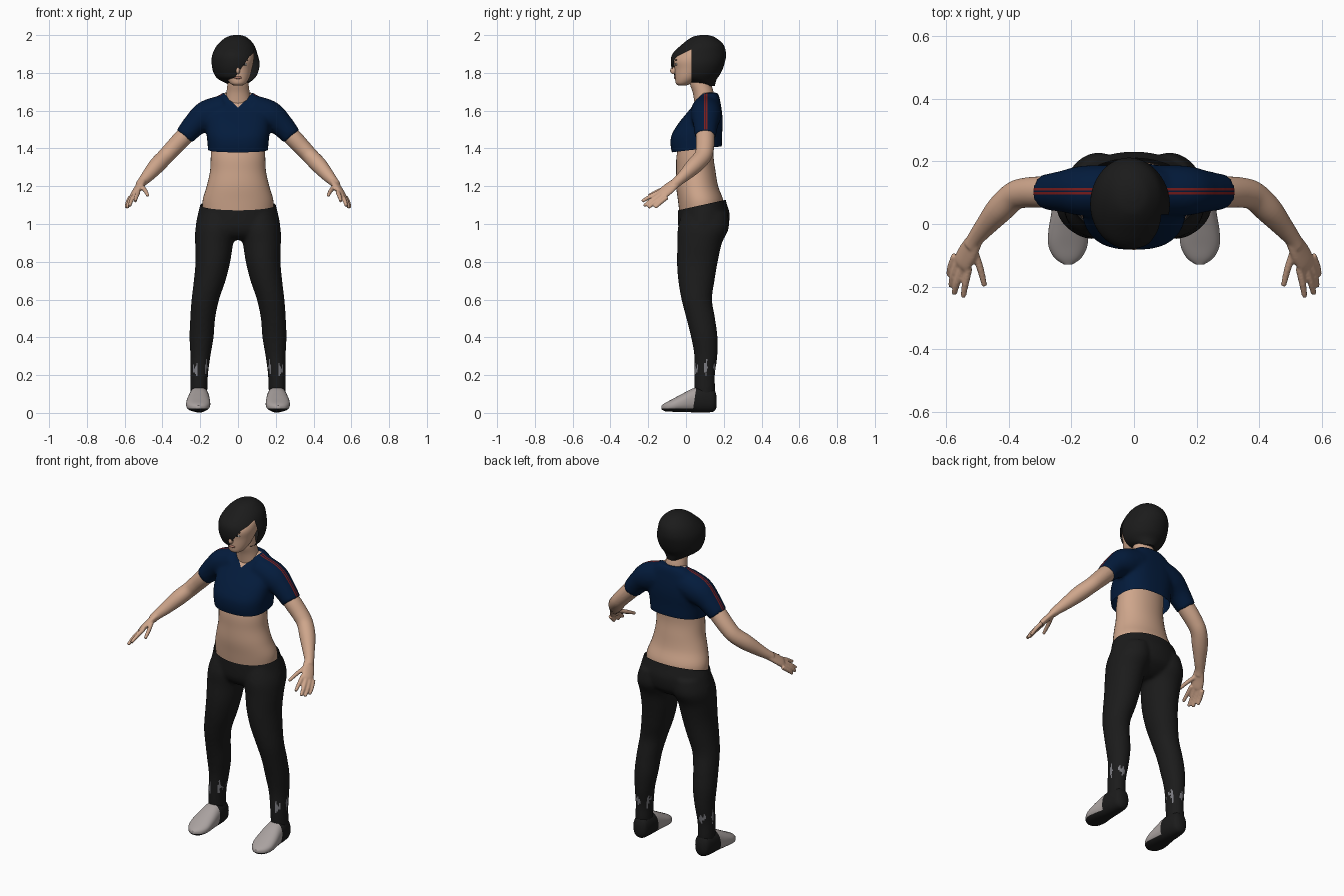
import bpy, bmesh, math
from mathutils import Vector, Matrix

cube = bpy.data.objects.get("Cube")
if cube:
    bpy.data.objects.remove(cube, do_unlink=True)


def material(name, rgb):
    m = bpy.data.materials.new(name)
    m.use_nodes = True
    m.diffuse_color = (*rgb, 1)
    m.node_tree.nodes["Principled BSDF"].inputs["Base Color"].default_value = (*rgb, 1)
    return m


SKIN = material("skin", (0.62, 0.38, 0.26))
HAIR = material("black hair", (0.011, 0.011, 0.011))
NAVY = material("navy shirt", (0.001, 0.011, 0.045))
RED = material("red stripe", (0.2, 0.012, 0.012))
BLACK = material("black leggings", (0.011, 0.011, 0.011))
SHOE = material("pale grey shoe", (0.40, 0.36, 0.35))
GREY = material("grey ankle patch", (0.2, 0.2, 0.22))
WHITE = material("eye white", (0.6, 0.58, 0.55))
LIPS = material("lips", (0.42, 0.19, 0.14))

X, Y, Z = (Vector(a) for a in ((1, 0, 0), (0, 1, 0), (0, 0, 1)))


def spline(rows, k=5):
    """Smooth interpolation through all rows."""
    out = []
    for i in range(len(rows) - 1):
        p = [rows[max(0, min(len(rows) - 1, i + j))] for j in (-1, 0, 1, 2)]
        for s in range(k):
            t = s / k
            out.append([0.5 * (2 * b + (c - a) * t + (2 * a - 5 * b + 4 * c - d) * t * t
                               + (3 * b - a - 3 * c + d) * t ** 3) for a, b, c, d in zip(*p)])
    return out + [list(rows[-1])]


def loft(bm, rows, frame=None, n=32, power=1.0):
    """Rows are x, y, z and two radii; rings follow the path if no frame is given."""
    pts, rings = spline(rows), []
    for i, (x, y, z, a, b) in enumerate(pts):
        if frame:
            u, v = frame
        else:
            lo, hi = pts[max(i - 1, 0)], pts[min(i + 1, len(pts) - 1)]
            t = Vector(hi[:3]) - Vector(lo[:3])
            u = t.cross(Y).normalized()
            v = t.cross(u).normalized()
        ring = []
        for j in range(n):
            c, s = math.cos(math.tau * j / n), math.sin(math.tau * j / n)
            c, s = (math.copysign(abs(q) ** power, q) for q in (c, s))
            ring.append(bm.verts.new(Vector((x, y, z)) + u * c * max(a, .002) + v * s * max(b, .002)))
        rings.append(ring)
    for r, q in zip(rings, rings[1:]):
        for j in range(n):
            bm.faces.new((r[j], r[(j + 1) % n], q[(j + 1) % n], q[j]))
    bm.faces.new(rings[0])
    bm.faces.new(rings[-1])


def upright(rows):
    """Reorder z, x, y, radius, radius for a vertical loft."""
    return [(x, y, z, a, b) for z, x, y, a, b in rows]


def finish(name, bm, mats, voxel=0, cuts=(), rule=None, side=1, remove=None):
    bm.transform(Matrix.Scale(side, 4, X))
    bmesh.ops.recalc_face_normals(bm, faces=bm.faces)
    mesh = bpy.data.meshes.new(name)
    bm.to_mesh(mesh)
    obj = bpy.data.objects.new(name, mesh)
    bpy.context.collection.objects.link(obj)
    if voxel:
        # Fuse overlapping lofts into one soft skin
        mod = obj.modifiers.new("fuse", "REMESH")
        mod.mode, mod.voxel_size = "VOXEL", voxel
        mod = obj.modifiers.new("soften", "SMOOTH")
        mod.factor, mod.iterations = 0.5, 4
        dg = bpy.context.evaluated_depsgraph_get()
        mesh = bpy.data.meshes.new_from_object(obj.evaluated_get(dg))
        obj.modifiers.clear()
        obj.data = mesh
        bm.clear()
        bm.from_mesh(mesh)
    for co, no, trim in cuts:
        bmesh.ops.bisect_plane(bm, geom=bm.verts[:] + bm.edges[:] + bm.faces[:],
                               plane_co=co, plane_no=no, clear_outer=trim)
    bm.normal_update()
    if remove:
        gone = [f for f in bm.faces if remove(f.calc_center_median())]
        bmesh.ops.delete(bm, geom=gone, context="FACES")
    # Slots come first, so that face indices written afterwards are kept
    mesh.materials.clear()
    for m in mats:
        mesh.materials.append(m)
    for f in bm.faces:
        f.material_index = rule(f.calc_center_median(), f.normal) if rule else 0
    bm.to_mesh(mesh)
    bm.free()
    mesh.shade_smooth()
    mesh.set_sharp_from_angle(angle=math.radians(50))


def blob(name, loc, size, mat):
    bm = bmesh.new()
    bmesh.ops.create_uvsphere(bm, u_segments=16, v_segments=10, radius=1)
    bm.transform(Matrix.Translation(loc) @ Matrix.Diagonal((*size, 1)))
    finish(name, bm, [mat])


# Bare midriff
bm = bmesh.new()
loft(bm, upright([(1.04, 0, .08, .182, .112), (1.12, 0, .078, .188, .12), (1.2, 0, .059, .166, .111),
                  (1.28, 0, .052, .148, .104), (1.36, 0, .048, .144, .098), (1.46, 0, .06, .14, .09)]),
     (X, Y), 40, .97)
finish("midriff", bm, [SKIN])

# Neck and head
bm = bmesh.new()
loft(bm, upright([(1.6, 0, .1, .075, .05), (1.69, 0, .092, .062, .055), (1.75, 0, .075, .055, .056),
                  (1.82, 0, .07, .05, .05)]), (X, Y))
finish("neck", bm, [SKIN])
bm = bmesh.new()
loft(bm, upright([(1.733, 0, -.02, .022, .02), (1.745, 0, -.012, .042, .042), (1.775, 0, .008, .061, .066),
                  (1.82, 0, .03, .074, .09), (1.87, 0, .05, .084, .112), (1.92, 0, .078, .08, .095),
                  (1.96, 0, .088, .045, .05)]), (X, Y))
finish("head", bm, [SKIN])

# Face details
blob("nose", (0, -.066, 1.812), (.011, .018, .019), SKIN)
blob("mouth", (0, -.057, 1.775), (.02, .007, .007), LIPS)
for s, label in ((1, "left"), (-1, "right")):
    blob(label + "_eye", (s * .033, -.051, 1.845), (.015, .006, .007), WHITE)
    blob(label + "_iris", (s * .033, -.055, 1.845), (.006, .004, .006), HAIR)
    blob(label + "_brow", (s * .035, -.053, 1.868), (.019, .006, .003), HAIR)

# Bobbed hair with a swept fringe that leaves one side of the face open
bm = bmesh.new()
loft(bm, upright([(2, -.005, .095, .018, .02), (1.988, -.008, .092, .055, .062), (1.95, -.012, .088, .096, .11),
                  (1.9, -.016, .07, .119, .142), (1.85, -.0125, .062, .127, .142),
                  (1.8, -.012, .059, .117, .126), (1.765, -.01, .062, .092, .1),
                  (1.73, 0, .13, .03, .022)]), (X, Y), 48)
tip, sweep = Vector((-.03, 0, 1.755)), Vector((.175, 0, -.12))
brow, rise = Vector((0, .03, 1.925)), Vector((0, -.5, 1))
finish("hair", bm, [HAIR],
       cuts=[(tip, sweep, False), ((0, .03, 0), Y, False), (brow, rise, False)],
       remove=lambda c: (c - tip).dot(sweep) > 0 and c.y < .03 and (c - brow).dot(rise) < 0)

# Cropped shirt with sleeves, neckline and shoulder stripes
bm = bmesh.new()
loft(bm, upright([(1.33, 0, .057, .155, .122), (1.38, 0, .055, .158, .13), (1.42, 0, .054, .161, .136),
                  (1.47, 0, .057, .166, .134), (1.53, 0, .076, .17, .118), (1.58, 0, .095, .17, .097),
                  (1.63, 0, .112, .15, .073), (1.67, 0, .12, .115, .057), (1.695, 0, .125, .08, .042)]),
     (X, Y), 48, .78)
for s in (1, -1):
    loft(bm, [(s * .07, .107, 1.6, .085, .08), (s * .165, .106, 1.572, .082, .08),
              (s * .228, .104, 1.527, .064, .066), (s * .285, .102, 1.463, .053, .056)])
bands = ((.094, .102), (.107, .115))


def shirt_colour(c, n):
    if c.y < .12 and c.z > 1.615 + 1.05 * abs(c.x):
        return 2
    return int(n.z > .1 and abs(c.x) > .08 and any(a < c.y < b for a, b in bands))


finish("shirt", bm, [NAVY, RED, SKIN], .011,
       [((0, -.07, 1.38), (0, .12, -1), True), ((0, .12, 0), Y, False)]
       + [((0, 0, 1.615), (s * 1.05, 0, -1), False) for s in (1, -1)]
       + [((0, y, 0), Y, False) for band in bands for y in band], shirt_colour)

# Arms, hands and fingers
fingers = [[(.527, -.14, 1.17), (.538, -.19, 1.145), (.545, -.233, 1.12)],
           [(.546, -.135, 1.157), (.564, -.185, 1.125), (.574, -.223, 1.095)],
           [(.56, -.12, 1.148), (.577, -.165, 1.115), (.585, -.2, 1.086)],
           [(.57, -.1, 1.142), (.585, -.137, 1.112), (.591, -.165, 1.086)],
           [(.51, -.085, 1.2), (.49, -.145, 1.175), (.477, -.198, 1.15)]]
across = Vector((.045, .05, -.035)).normalized()
thick = Vector((.04, -.11, -.075)).cross(across).normalized()
for s, label in ((1, "left"), (-1, "right")):
    bm = bmesh.new()
    loft(bm, [(.2, .104, 1.55, .045, .045), (.285, .102, 1.463, .048, .05), (.345, .1, 1.4, .045, .048),
              (.385, .088, 1.357, .043, .046), (.43, .045, 1.31, .043, .044),
              (.475, -.008, 1.258, .034, .033), (.505, -.045, 1.225, .026, .027),
              (.52, -.07, 1.205, .024, .026)])
    loft(bm, [(.503, -.043, 1.226, .025, .022), (.527, -.085, 1.193, .036, .018),
              (.547, -.122, 1.162, .036, .016), (.553, -.135, 1.152, .028, .01)], (across, thick), 20)
    for path in fingers:
        loft(bm, [(*p, r, r) for p, r in zip(path, (.0125, .0115, .009))], n=12)
    finish(label + "_arm", bm, [SKIN], .005, side=s)

# Leggings with worn grey patches around the ankles
bm = bmesh.new()
loft(bm, upright([(1.17, 0, .08, .184, .12), (1.11, 0, .087, .198, .128), (1.05, 0, .094, .213, .137),
                  (.98, 0, .09, .223, .13), (.94, 0, .08, .19, .1), (.915, 0, .075, .1, .06)]),
     (X, Y), 48)
leg = [(1.06, .105, .1, .095, .12), (.98, .115, .092, .11, .135), (.9, .126, .073, .101, .118),
       (.8, .133, .06, .092, .108), (.7, .15, .055, .084, .096), (.6, .173, .057, .073, .081),
       (.5, .187, .078, .066, .076), (.4, .193, .097, .064, .07), (.3, .199, .105, .053, .061),
       (.2, .205, .098, .046, .055), (.12, .207, .1, .045, .054), (.07, .207, .1, .04, .045)]
for s in (1, -1):
    loft(bm, [(s * x, y, z, a, b) for x, y, z, a, b in upright(leg)], (X, Y))


def ankle_colour(c, n):
    a = math.atan2(c.y - .1, abs(c.x) - .204)
    wave = math.sin(5 * a + 1) + .6 * math.sin(13 * a)
    return int(abs(c.z - .235 - .01 * math.sin(7 * a)) < .028 * wave)


finish("leggings", bm, [BLACK, GREY], .01, [((0, -.04, 1.073), (0, -.22, 1), True)], ankle_colour)

# Shoes with pale uppers, dark heels and soles
for s, label in ((1, "left"), (-1, "right")):
    bm = bmesh.new()
    loft(bm, [(.205, .162, .06, .02, .03), (.205, .145, .067, .042, .06), (.206, .095, .071, .052, .069),
              (.207, .04, .067, .056, .064), (.21, -.02, .053, .063, .048), (.211, -.07, .04, .062, .034),
              (.211, -.108, .031, .043, .023), (.21, -.13, .029, .012, .01)], (X, Z), 40, .85)
    heel, slant = Vector((0, .045, .07)), Vector((0, 1, -.15))
    finish(label + "_shoe", bm, [BLACK, SHOE], side=s,
           cuts=[(heel, slant, False), ((0, 0, .024), Z, False)],
           rule=lambda c, n: int((c - heel).dot(slant) < 0 and c.z > .024))
